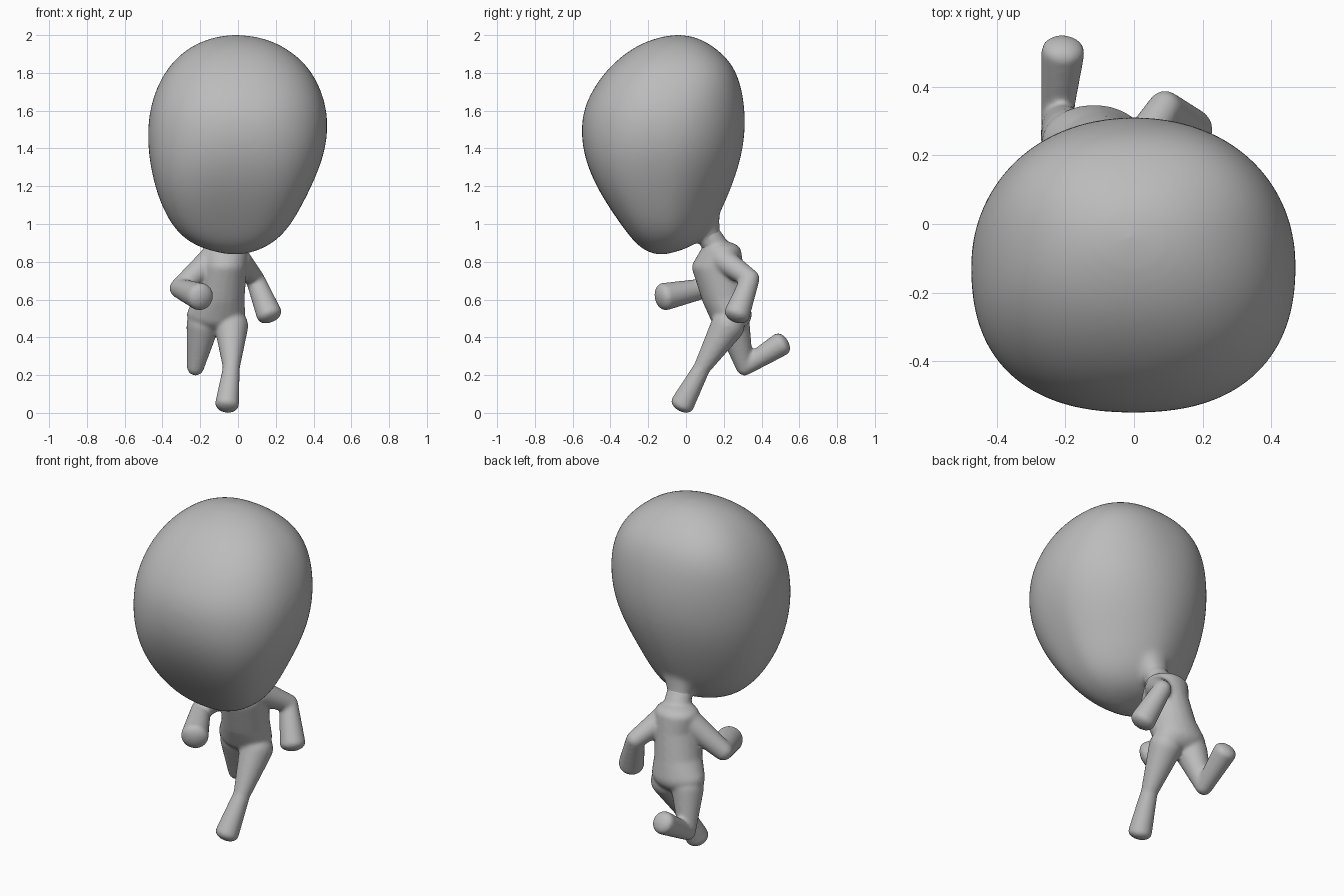
import bpy, bmesh, math
from mathutils import Matrix, Vector

cube = bpy.data.objects.get("Cube")
if cube:
    bpy.data.objects.remove(cube, do_unlink=True)

GREY = (0.5, 0.5, 0.5, 1)
skin = bpy.data.materials.new("plain_grey")
skin.use_nodes = True
skin.diffuse_color = GREY
skin.node_tree.nodes["Principled BSDF"].inputs["Base Color"].default_value = GREY


def blob(center, radii, turn=None):
    """Ellipsoid as (centre, radii, rotation)."""
    return Vector(center), radii, turn or Matrix()


def hull(bm, *blobs):
    """Wrap ellipsoids in one tapered, rounded volume."""
    part = bmesh.new()
    for center, radii, turn in blobs:
        m = Matrix.Translation(center) @ turn @ Matrix.Diagonal((*radii, 1))
        bmesh.ops.create_icosphere(part, subdivisions=3, radius=1, matrix=m)
    result = bmesh.ops.convex_hull(part, input=part.verts[:])
    unused = [v for v in result["geom_interior"] + result["geom_unused"]
              if isinstance(v, bmesh.types.BMVert)]
    bmesh.ops.delete(part, geom=list(set(unused)), context="VERTS")
    mesh = bpy.data.meshes.new("part")
    part.to_mesh(mesh)
    part.free()
    bm.from_mesh(mesh)
    bpy.data.meshes.remove(mesh)


def limb(bm, root, joint, end, r_root, r_joint, r_end):
    """Two-segment limb ending in a blunt, club-like tip."""
    a, b, c = (Vector(p) for p in (root, joint, end))
    turn = (c - b).to_track_quat("Z", "Y").to_matrix().to_4x4()
    hull(bm, blob(a, [r_root] * 3), blob(b, [r_joint] * 3))
    hull(bm, blob(b, [r_joint] * 3), blob(c, (r_end, r_end, r_end * 0.6), turn))


def finish(bm, name, voxel, smooth, subdivide):
    bmesh.ops.recalc_face_normals(bm, faces=bm.faces)
    mesh = bpy.data.meshes.new(name)
    bm.to_mesh(mesh)
    bm.free()
    mesh.materials.append(skin)
    ob = bpy.data.objects.new(name, mesh)
    bpy.context.collection.objects.link(ob)
    if subdivide:
        sub = ob.modifiers.new("round", "SUBSURF")
        sub.levels = sub.render_levels = subdivide
    rem = ob.modifiers.new("merge", "REMESH")
    rem.mode = "VOXEL"
    rem.voxel_size = voxel
    rem.use_smooth_shade = True
    sm = ob.modifiers.new("soften", "SMOOTH")
    sm.factor = 0.5
    sm.iterations = smooth


# Head: height, left and right edge, front and back edge, front and back squareness
rings = [
    (0.845, -.09, .06, -.185, -.08, 2.3, 2.0),
    (0.87, -.19, .135, -.235, .01, 2.6, 1.9),
    (0.92, -.285, .215, -.288, .09, 2.9, 1.75),
    (1.00, -.357, .285, -.347, .155, 3.1, 1.65),
    (1.12, -.417, .352, -.43, .212, 3.0, 1.75),
    (1.25, -.455, .415, -.502, .264, 2.75, 1.9),
    (1.38, -.477, .462, -.546, .301, 2.5, 2.0),
    (1.50, -.481, .479, -.558, .316, 2.35, 2.05),
    (1.62, -.467, .471, -.543, .313, 2.3, 2.15),
    (1.75, -.423, .427, -.475, .29, 2.3, 2.35),
    (1.86, -.35, .352, -.38, .24, 2.3, 2.4),
    (1.945, -.248, .238, -.265, .143, 2.2, 2.3),
    (1.99, -.13, .12, -.145, .055, 2.0, 2.0),
]
SIDES = 32
bm = bmesh.new()
loops = []
for z, x0, x1, y0, y1, front, back in rings:
    cx, hw, cy = (x0 + x1) / 2, (x1 - x0) / 2, (y0 + y1) / 2
    loop = []
    for i in range(SIDES):
        t = 2 * math.pi * i / SIDES
        c, s = math.cos(t), math.sin(t)
        e = 2 / (back if s > 0 else front)
        x = math.copysign(abs(c) ** e, c) * hw
        y = math.copysign(abs(s) ** e, s) * (y1 - y0) / 2
        loop.append(bm.verts.new((cx + x, cy + y, z)))
    loops.append(loop)
for low, high in zip(loops, loops[1:]):
    for i in range(SIDES):
        j = (i + 1) % SIDES
        bm.faces.new((low[i], low[j], high[j], high[i]))
for loop, tip in ((loops[0], (-.015, -.13, .835)), (loops[-1], (-.015, -.04, 2.004))):
    pole = bm.verts.new(tip)
    for i in range(SIDES):
        bm.faces.new((loop[i], loop[(i + 1) % SIDES], pole))

# Neck flaring into the back of the head
neck = blob((-.045, .12, .95), (.07, .062, .05))
hull(bm, neck, blob((-.025, .06, 1.12), (.14, .115, .08)))
hull(bm, neck, blob((-.05, .14, .88), (.07, .062, .04)))
finish(bm, "head", 0.013, 22, 2)

# Torso leaning forward, from neck to pelvis
bm = bmesh.new()
shoulders = blob((-.07, .185, .855), (.122, .108, .055))
chest = blob((-.072, .168, .77), (.12, .138, .08))
waist = blob((-.095, .207, .61), (.13, .125, .08))
pelvis = blob((-.117, .237, .52), (.155, .112, .09))
hull(bm, neck, blob((-.055, .16, .88), (.075, .075, .04)))
hull(bm, shoulders, chest)
hull(bm, chest, waist)
hull(bm, waist, pelvis)

# Arms: left swings back, right swings forward
limb(bm, (.005, .2, .805), (.09, .34, .71), (.165, .27, .522), .068, .05, .069)
limb(bm, (-.14, .17, .81), (-.31, .1, .66), (-.2, -.115, .615), .072, .053, .074)

# Legs: left reaches the ground, right is kicked up behind
limb(bm, (-.035, .22, .46), (-.035, .085, .24), (-.058, -.02, .045), .09, .045, .064)
limb(bm, (-.185, .25, .47), (-.225, .31, .243), (-.207, .505, .365), .088, .046, .064)
finish(bm, "body", 0.009, 11, 0)
